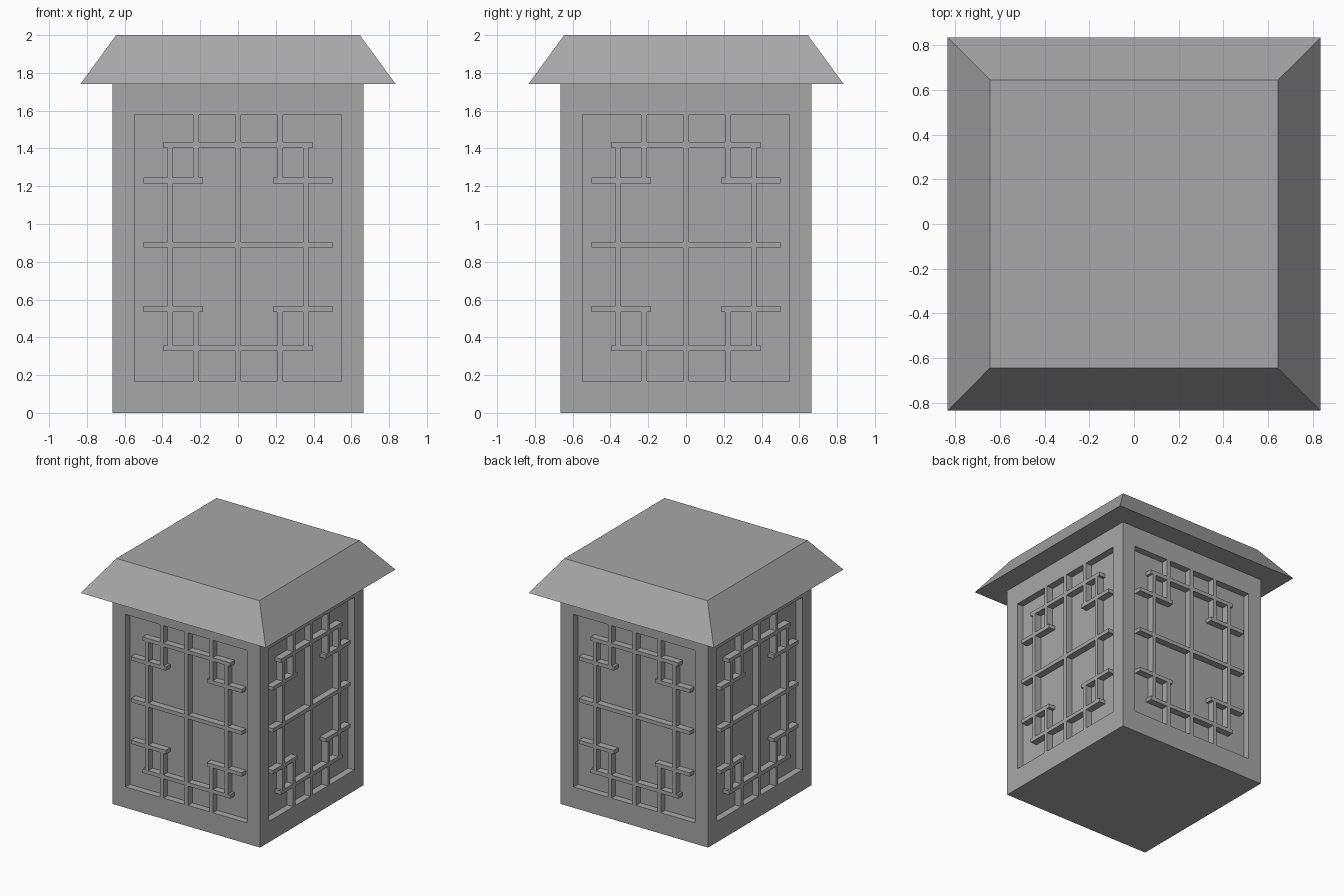
import bpy
import bmesh
from math import pi
from mathutils import Matrix, Vector

cube = bpy.data.objects.get("Cube")
if cube:
    bpy.data.objects.remove(cube, do_unlink=True)

HALF, EAVE_Z, DEPTH = 0.665, 1.74, 0.055      # body half width, body top, recess depth
OPEN_X, OPEN_LOW, OPEN_HIGH = 0.5, 0.17, 1.577  # window opening
BAR = 0.031                                    # lattice bar width

grey = bpy.data.materials.new("stone_grey")
grey.use_nodes = True
grey.diffuse_color = (0.39, 0.39, 0.39, 1)
grey.node_tree.nodes["Principled BSDF"].inputs["Base Color"].default_value = grey.diffuse_color


def finish(bm, name):
    bmesh.ops.recalc_face_normals(bm, faces=bm.faces)
    mesh = bpy.data.meshes.new(name)
    bm.to_mesh(mesh)
    bm.free()
    mesh.materials.append(grey)
    obj = bpy.data.objects.new(name, mesh)
    bpy.context.collection.objects.link(obj)
    return obj


def add_box(bm, low, high):
    low, high = Vector(low), Vector(high)
    place = Matrix.Translation((low + high) / 2) @ Matrix.Diagonal((*(high - low), 1))
    return bmesh.ops.create_cube(bm, size=1, matrix=place)["verts"]


# Body with one recessed window on each side
bm = bmesh.new()
add_box(bm, (-HALF, -HALF, 0), (HALF, HALF, EAVE_Z))
sides = [f for f in bm.faces if abs(f.normal.z) < 0.5]
bmesh.ops.inset_individual(bm, faces=sides, thickness=HALF - OPEN_X)
for face in sides:
    for v in face.verts:
        v.co.z = OPEN_LOW if v.co.z < 1 else OPEN_HIGH
    inward = -face.normal * DEPTH
    panel = bmesh.ops.extrude_discrete_faces(bm, faces=[face])["faces"][0]
    bmesh.ops.translate(bm, verts=panel.verts, vec=inward)
finish(bm, "body")

# Roof with sloping eaves
bm = bmesh.new()
for v in add_box(bm, (-0.835, -0.835, EAVE_Z), (0.835, 0.835, 2)):
    if v.co.z > 1.9:
        v.co.x *= 0.645 / 0.835
        v.co.y *= 0.645 / 0.835
finish(bm, "roof")


# Window lattice, drawn for the front and turned to the other sides
def upright(bm, x, low, high):
    add_box(bm, (x - BAR / 2, -HALF, low), (x + BAR / 2, DEPTH - HALF, high))


def rail(bm, z, left, right):
    add_box(bm, (left, -HALF, z - BAR / 2), (right, DEPTH - HALF, z + BAR / 2))


for turn, side in enumerate(("front", "left", "back", "right")):
    bm = bmesh.new()
    upright(bm, 0, OPEN_LOW, OPEN_HIGH)
    rail(bm, 0.89, -OPEN_X, OPEN_X)
    for z in (0.342, 1.419):
        rail(bm, z, -0.395, 0.395)
    for s in (-1, 1):
        upright(bm, s * 0.359, 0.342, 1.419)
        upright(bm, s * 0.223, OPEN_LOW, 0.55)
        upright(bm, s * 0.223, 1.231, OPEN_HIGH)
        for z in (0.55, 1.231):
            ends = sorted((s * OPEN_X, s * 0.184))
            rail(bm, z, *ends)
    bm.transform(Matrix.Rotation(turn * pi / 2, 4, "Z"))
    finish(bm, side + "_lattice")
